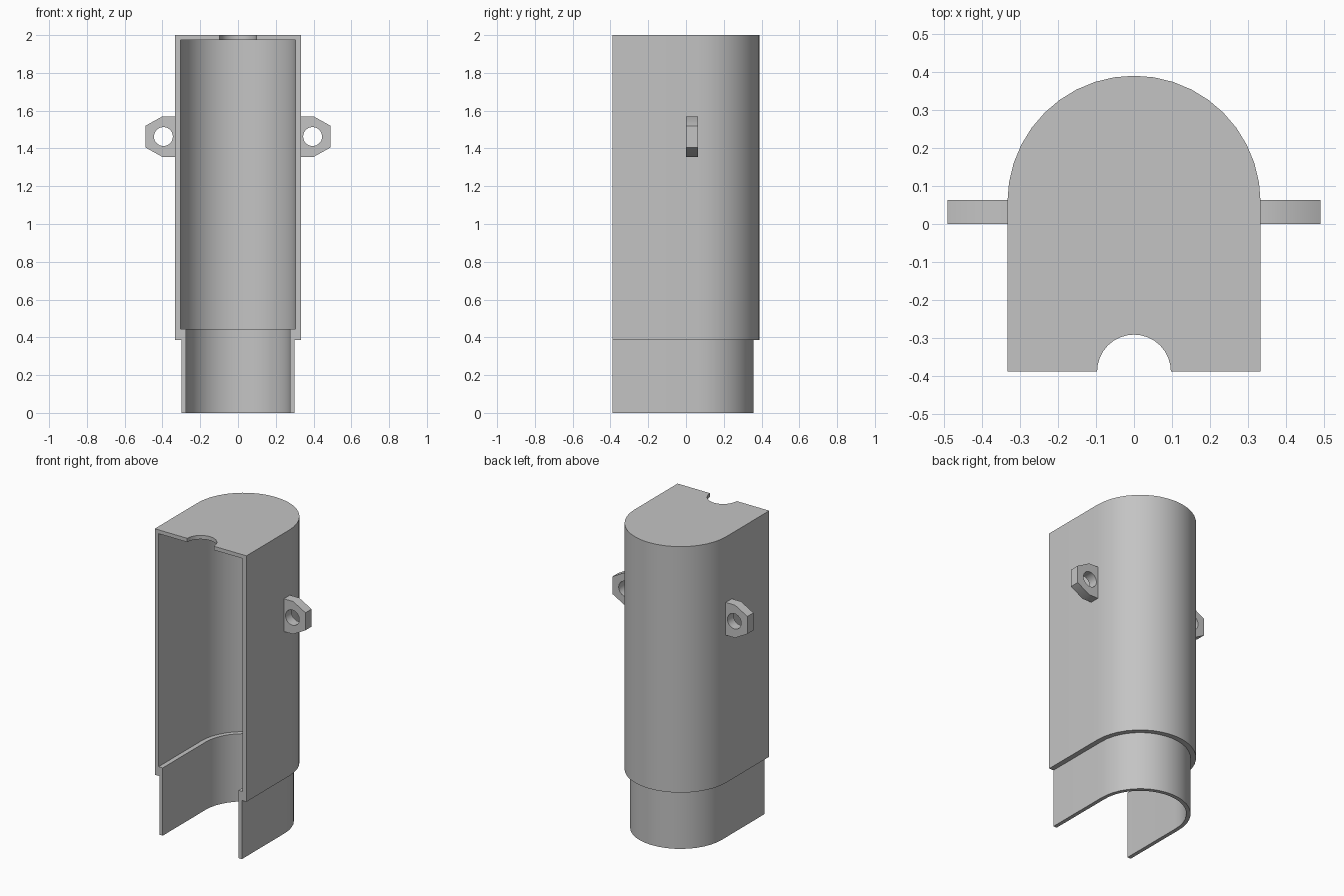
import bpy, bmesh, math

old = bpy.data.objects.get("Cube")
if old:
    bpy.data.objects.remove(old, do_unlink=True)

grey = bpy.data.materials.new("plain grey")
grey.use_nodes = True
grey.diffuse_color = (0.55, 0.55, 0.55, 1)
grey.node_tree.nodes["Principled BSDF"].inputs["Base Color"].default_value = grey.diffuse_color

FRONT = -0.388      # open front plane
ARC_Y = 0.057       # centre of the rounded back
SEGMENTS = 20
LUG_HOLE = (0.395, 1.463)


def make_object(name, bm):
    bmesh.ops.recalc_face_normals(bm, faces=bm.faces)
    mesh = bpy.data.meshes.new(name)
    bm.to_mesh(mesh)
    bm.free()
    mesh.materials.append(grey)
    obj = bpy.data.objects.new(name, mesh)
    bpy.context.collection.objects.link(obj)
    return obj


def arch_solid(name, steps, front):
    """Solid with a U-shaped plan, stepped by (half width, height) pairs."""
    bm = bmesh.new()
    rings = []
    for r, z in steps:
        angles = [math.pi * i / SEGMENTS for i in range(SEGMENTS + 1)]
        plan = [(r * math.cos(a), ARC_Y + r * math.sin(a)) for a in angles]
        plan = [(r, front)] + plan + [(-r, front)]
        rings.append([bm.verts.new((x, y, z)) for x, y in plan])
    for low, high in zip(rings, rings[1:]):
        for i in range(len(low) - 1):
            bm.faces.new((low[i], low[i + 1], high[i + 1], high[i]))
    bm.faces.new(rings[0])
    bm.faces.new(rings[-1])
    bm.faces.new([r[0] for r in rings] + [r[-1] for r in reversed(rings)])
    return make_object(name, bm)


def cylinder(name, radius, depth, location, rotation=(0, 0, 0)):
    bm = bmesh.new()
    bmesh.ops.create_cone(bm, cap_ends=True, segments=32, radius1=radius,
                          radius2=radius, depth=depth)
    obj = make_object(name, bm)
    obj.location, obj.rotation_euler = location, rotation
    return obj


def activate(obj):
    bpy.ops.object.select_all(action='DESELECT')
    obj.select_set(True)
    bpy.context.view_layer.objects.active = obj


def cut(obj, cutter):
    cutter.hide_render = True
    mod = obj.modifiers.new("cut", 'BOOLEAN')
    mod.operation, mod.solver, mod.object = 'DIFFERENCE', 'EXACT', cutter
    bpy.context.view_layer.update()
    activate(obj)
    bpy.ops.object.modifier_apply(modifier=mod.name)
    bpy.data.objects.remove(cutter, do_unlink=True)


# Housing: stepped outer shell, hollowed from the front and below
housing = arch_solid("housing", [(0.30, 0), (0.30, 0.385), (0.333, 0.385), (0.333, 2)], FRONT)
cut(housing, arch_solid("cavity", [(0.275, -0.1), (0.275, 0.445), (0.305, 0.445), (0.305, 1.975)],
                        FRONT - 0.1))
# Half-round notch in the roof
cut(housing, cylinder("roof_notch", 0.097, 0.2, (0, FRONT, 2)))

# Side lugs: chamfered tabs with a round hole, mirrored to both sides
outline = [(0.325, 1.355), (0.40, 1.355), (0.49, 1.405),
           (0.49, 1.52), (0.40, 1.57), (0.325, 1.57)]
bm = bmesh.new()
face = bm.faces.new([bm.verts.new((x, 0, z)) for x, z in outline])
extruded = bmesh.ops.extrude_face_region(bm, geom=[face])["geom"]
bmesh.ops.translate(bm, vec=(0, 0.063, 0),
                    verts=[v for v in extruded if isinstance(v, bmesh.types.BMVert)])
lugs = make_object("side_lugs", bm)
cut(lugs, cylinder("lug_hole", 0.05, 0.4, (LUG_HOLE[0], 0, LUG_HOLE[1]), (math.pi / 2, 0, 0)))
lugs.modifiers.new("mirror", 'MIRROR')
activate(lugs)
bpy.ops.object.modifier_apply(modifier="mirror")

# Smooth the curved walls, keep the edges crisp
for obj in (housing, lugs):
    activate(obj)
    bpy.ops.object.shade_smooth_by_angle(angle=math.radians(30))
